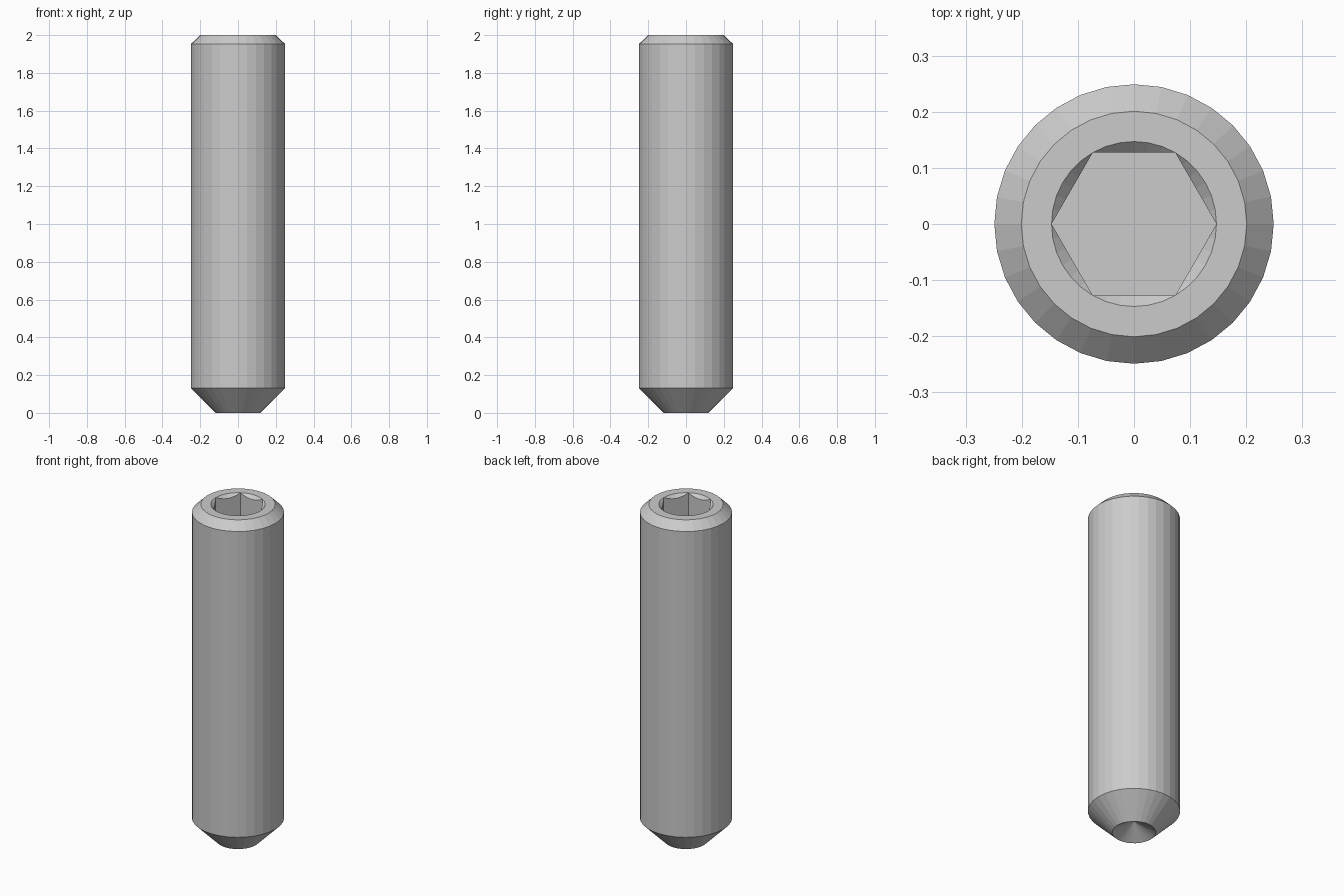
import bpy, bmesh
from math import cos, sin, pi

if "Cube" in bpy.data.objects:
    bpy.data.objects.remove(bpy.data.objects["Cube"])

SIDES = 32        # facets round the body
PER_FLAT = 6      # segments along each hexagon flat
HEX_R = 0.147     # corner radius of the socket
TOP = 2.0
SOCKET_Z = 1.75   # socket floor

bm = bmesh.new()


def ring(n, radius, height):
    """Ring of vertices; radius and height are functions of the angle."""
    out = []
    for i in range(n):
        a = 2 * pi * i / n
        out.append(bm.verts.new((radius(a) * cos(a), radius(a) * sin(a), height(a))))
    return out


def skin(lower, upper):
    n = len(lower)
    for i in range(n):
        j = (i + 1) % n
        bm.faces.new((lower[i], lower[j], upper[j], upper[i]))


def loop_edges(loop):
    return [bm.edges.get((v, loop[(i + 1) % len(loop)])) for i, v in enumerate(loop)]


def hex_radius(a):
    return HEX_R * cos(pi / 6) / cos(a % (pi / 3) - pi / 6)


# Turned body: pointed end, shank, top chamfer
profile = [(0.118, 0), (0.249, 0.131), (0.249, 1.953), (0.201, TOP)]
body = [ring(SIDES, lambda a, r=r: r, lambda a, z=z: z) for r, z in profile]
for lower, upper in zip(body, body[1:]):
    skin(lower, upper)

# Conical cup in the tip
apex = bm.verts.new((0, 0, 0.068))
for i, v in enumerate(body[0]):
    bm.faces.new((v, apex, body[0][(i + 1) % SIDES]))

# Hex socket with a 45 degree conical lead-in
n = 6 * PER_FLAT
mouth = ring(n, lambda a: HEX_R, lambda a: TOP)
scallop = ring(n, hex_radius, lambda a: TOP - (HEX_R - hex_radius(a)))
floor = ring(n, hex_radius, lambda a: SOCKET_Z)
skin(scallop, mouth)
skin(floor, scallop)
bm.faces.new(floor)

# Flat annular top face
bmesh.ops.triangle_fill(bm, use_beauty=True, normal=(0, 0, 1),
                        edges=loop_edges(body[-1]) + loop_edges(mouth))

bmesh.ops.remove_doubles(bm, verts=bm.verts[:], dist=1e-5)
bmesh.ops.recalc_face_normals(bm, faces=bm.faces[:])

mesh = bpy.data.meshes.new("set_screw")
bm.to_mesh(mesh)
bm.free()
bpy.context.collection.objects.link(bpy.data.objects.new("set_screw", mesh))
